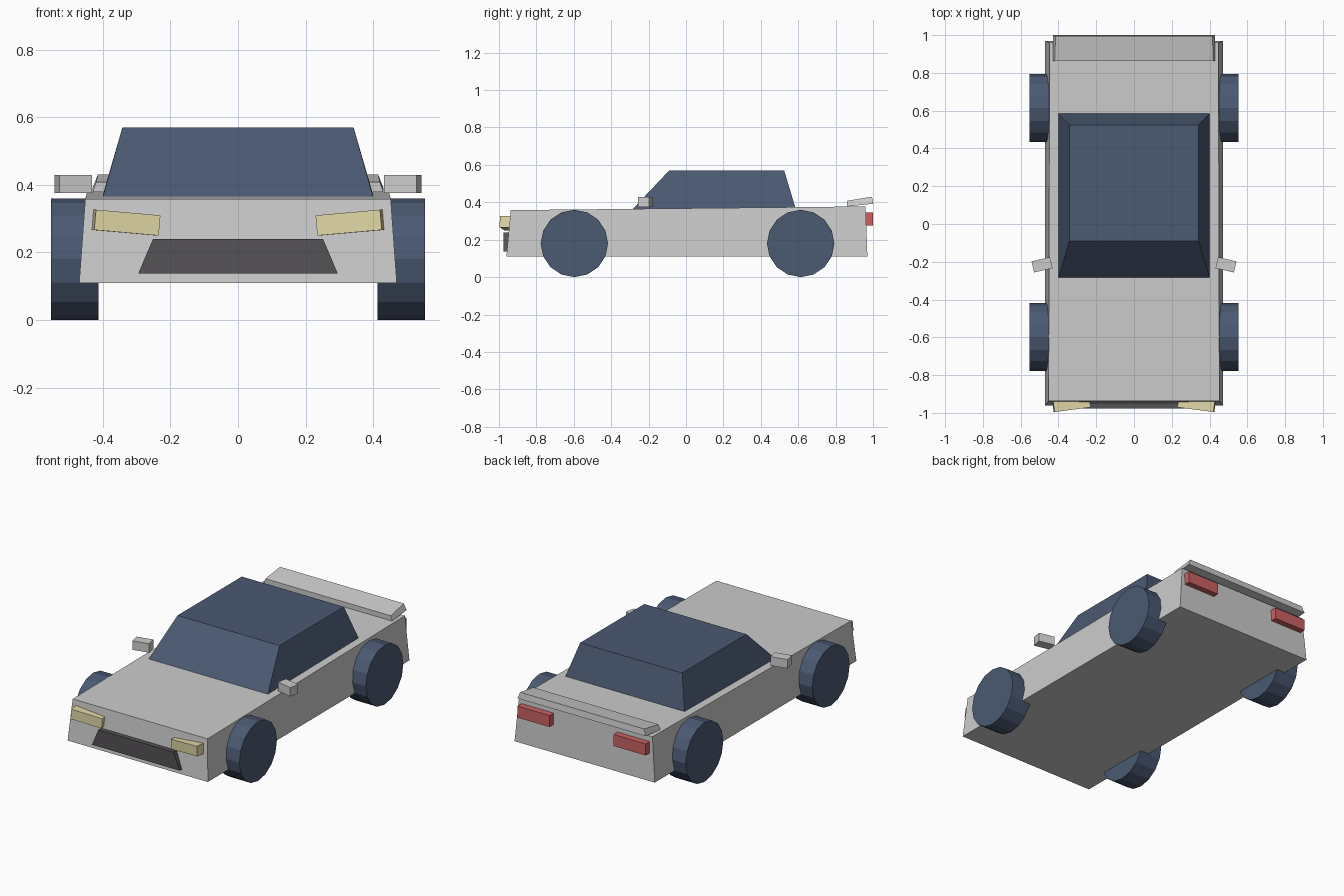
import bpy, bmesh
from math import radians, pi
from mathutils import Matrix, Euler

if "Cube" in bpy.data.objects:
    bpy.data.objects.remove(bpy.data.objects["Cube"])


def material(name, rgb):
    m = bpy.data.materials.new(name)
    m.diffuse_color = (*rgb, 1)
    m.use_nodes = True
    m.node_tree.nodes["Principled BSDF"].inputs["Base Color"].default_value = m.diffuse_color
    return m


GLASS = material("dark_blue", (0.07, 0.10, 0.17))
LAMP = material("pale_yellow", (0.75, 0.68, 0.38))
RED = material("red", (0.60, 0.12, 0.12))
DARK = material("dark_grey", (0.09, 0.085, 0.09))


def add_object(name, bm, mat=None):
    bmesh.ops.recalc_face_normals(bm, faces=bm.faces)
    me = bpy.data.meshes.new(name)
    bm.to_mesh(me)
    bm.free()
    if mat:
        me.materials.append(mat)
    ob = bpy.data.objects.new(name, me)
    bpy.context.collection.objects.link(ob)
    return ob


def tapered(name, profile, mat=None):
    """Loft a side profile of (y, z, half width) points between both sides."""
    bm = bmesh.new()
    left = [bm.verts.new((-w, y, z)) for y, z, w in profile]
    right = [bm.verts.new((w, y, z)) for y, z, w in profile]
    bm.faces.new(left)
    bm.faces.new(right[::-1])
    n = len(profile)
    for i in range(n):
        j = (i + 1) % n
        bm.faces.new((left[i], left[j], right[j], right[i]))
    return add_object(name, bm, mat)


def box_pair(name, size, centre, rot=(0, 0, 0), mat=None):
    """Rotated box on +x and its mirror image on -x."""
    for side, s in (("right", 1), ("left", -1)):
        bm = bmesh.new()
        bmesh.ops.create_cube(bm, size=1)
        turn = Euler([radians(a) for a in rot]).to_matrix().to_4x4()
        m = Matrix.Translation(centre) @ turn @ Matrix.Diagonal((*size, 1))
        bm.transform(Matrix.Diagonal((s, 1, 1, 1)) @ m)
        add_object(f"{side}_{name}", bm, mat)


# Main shell, cabin, spoiler and grille
tapered("body", [(-0.96, 0.11, 0.47), (0.97, 0.11, 0.47),
                 (0.96, 0.378, 0.447), (-0.937, 0.358, 0.452)])
tapered("cabin", [(-0.285, 0.364, 0.40), (0.585, 0.37, 0.40),
                  (0.525, 0.57, 0.342), (-0.09, 0.57, 0.342)], GLASS)
tapered("spoiler", [(0.862, 0.378, 0.43), (1.0, 0.392, 0.43),
                    (0.995, 0.43, 0.415), (0.862, 0.408, 0.42)])
tapered("grille", [(-0.977, 0.138, 0.295), (-0.93, 0.138, 0.295),
                   (-0.93, 0.239, 0.252), (-0.977, 0.239, 0.252)], DARK)

# Lights and mirrors
box_pair("headlight", (0.193, 0.055, 0.06), (0.331, -0.956, 0.288), (0, -5, -7.5), LAMP)
box_pair("tail_light", (0.215, 0.05, 0.07), (0.322, 0.975, 0.31), mat=RED)
box_pair("mirror", (0.10, 0.06, 0.054), (0.487, -0.216, 0.402), (0, 0, -13))

# Wheels
for axle, y in (("front", -0.597), ("rear", 0.613)):
    for side, s in (("right", 1), ("left", -1)):
        bm = bmesh.new()
        bmesh.ops.create_cone(bm, cap_ends=True, segments=16,
                              radius1=0.18, radius2=0.18, depth=0.14)
        bm.transform(Matrix.Translation((s * 0.483, y, 0.18)) @ Matrix.Rotation(pi / 2, 4, 'Y'))
        add_object(f"{axle}_{side}_wheel", bm, GLASS)
